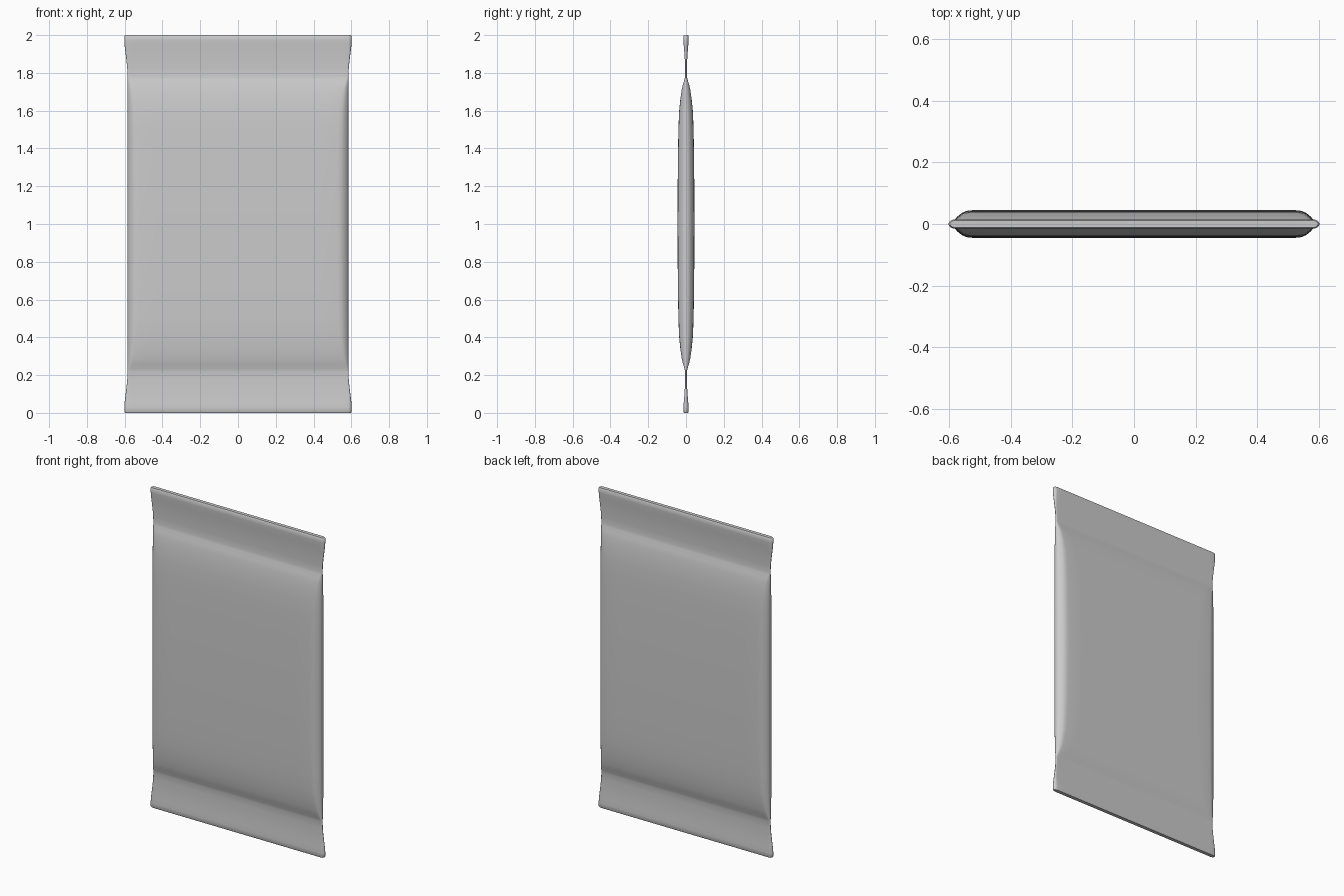
import bpy, bmesh

if "Cube" in bpy.data.objects:
    bpy.data.objects.remove(bpy.data.objects["Cube"])

# Lower half of the pouch: height, half width, half thickness
half_rows = [
    (0.000, 0.597, 0.011), (0.006, 0.602, 0.0145), (0.030, 0.602, 0.0140),
    (0.060, 0.600, 0.0115), (0.100, 0.595, 0.008), (0.140, 0.590, 0.006),
    (0.180, 0.586, 0.005), (0.220, 0.585, 0.005), (0.235, 0.585, 0.008),
    (0.260, 0.585, 0.016), (0.290, 0.585, 0.023), (0.340, 0.585, 0.030),
    (0.410, 0.585, 0.037), (0.500, 0.585, 0.040), (0.620, 0.585, 0.0425),
    (0.800, 0.585, 0.044), (1.000, 0.585, 0.045),
]
rows = half_rows + [(2 - z, w, t) for z, w, t in half_rows[-2::-1]]

# Rounded side edge: inset from the edge, fraction of the half thickness
edge = [(0.0, 0.0), (0.003, 0.3), (0.012, 0.55), (0.028, 0.82),
        (0.042, 0.95), (0.062, 1.0), (0.16, 1.0)]


def section(w, t):
    s = max(t / 0.045, 0.12)
    q = [(w - i * s, f * t) for i, f in edge]
    back = q + [(-x, y) for x, y in reversed(q)]
    front = [(x, -y) for x, y in reversed(back[1:-1])]
    return back + front


# Loft the sections into one closed skin
bm = bmesh.new()
rings = [[bm.verts.new((x, y, z)) for x, y in section(w, t)] for z, w, t in rows]
n = len(rings[0])
for a, b in zip(rings, rings[1:]):
    for i in range(n):
        j = (i + 1) % n
        bm.faces.new((a[i], a[j], b[j], b[i]))
bm.faces.new(rings[0][::-1])
bm.faces.new(rings[-1])
bmesh.ops.recalc_face_normals(bm, faces=bm.faces)

mesh = bpy.data.meshes.new("pouch")
bm.to_mesh(mesh)
bm.free()
pouch = bpy.data.objects.new("sealed_pouch", mesh)
bpy.context.collection.objects.link(pouch)
bpy.context.view_layer.objects.active = pouch
pouch.select_set(True)
bpy.ops.object.shade_smooth_by_angle(angle=0.8)
